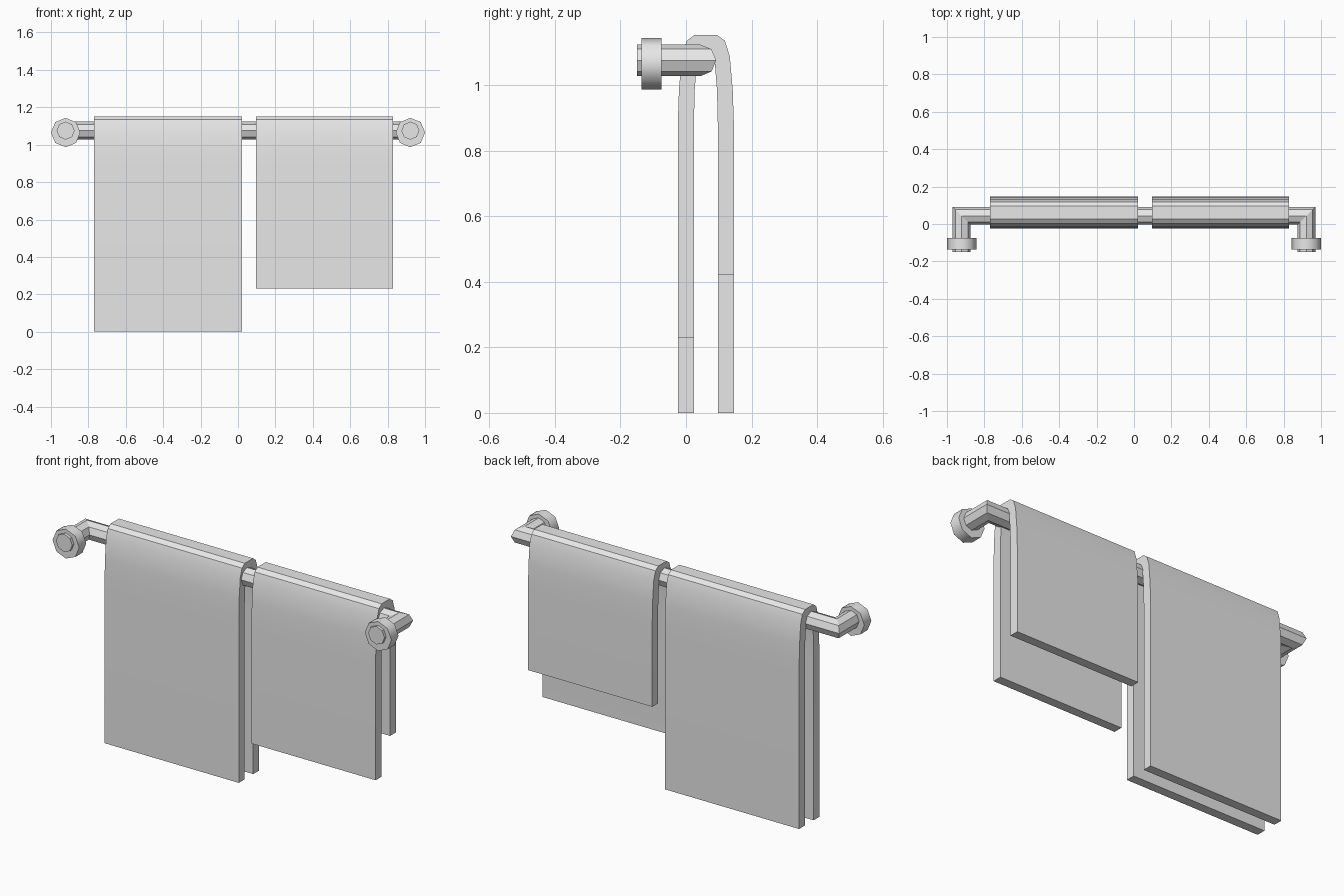
import bpy, bmesh, math
from mathutils import Vector

cube = bpy.data.objects.get("Cube")
if cube:
    bpy.data.objects.remove(cube, do_unlink=True)

grey = bpy.data.materials.new("light grey")
grey.use_nodes = True
grey.diffuse_color = (0.8, 0.8, 0.8, 1)
grey.node_tree.nodes["Principled BSDF"].inputs["Base Color"].default_value = (0.8, 0.8, 0.8, 1)

END_X = 0.9215   # distance of each wall mount from the middle
BAR_Y = 0.044
BAR_Z = 1.075


def make_object(name, bm):
    bmesh.ops.recalc_face_normals(bm, faces=bm.faces)
    mesh = bpy.data.meshes.new(name)
    bm.to_mesh(mesh)
    bm.free()
    mesh.materials.append(grey)
    obj = bpy.data.objects.new(name, mesh)
    bpy.context.collection.objects.link(obj)
    return obj


def smooth(obj, degrees):
    bpy.ops.object.select_all(action='DESELECT')
    obj.select_set(True)
    bpy.context.view_layer.objects.active = obj
    bpy.ops.object.shade_smooth_by_angle(angle=math.radians(degrees))


def skin(bm, rings):
    """Join equal rings of points into a closed, capped tube."""
    rings = [[bm.verts.new(p) for p in ring] for ring in rings]
    n = len(rings[0])
    for a, b in zip(rings, rings[1:]):
        for i in range(n):
            j = (i + 1) % n
            bm.faces.new((a[i], a[j], b[j], b[i]))
    bm.faces.new(rings[0])
    bm.faces.new(rings[-1])


# Octagonal rail with mitred corners turning forward to the mounts
def rail(radius=0.048, sides=8):
    path = [(-END_X, -0.15, -1, 0), (-END_X, BAR_Y, -1, 1),
            (END_X, BAR_Y, 1, 1), (END_X, -0.15, 1, 0)]
    rings = []
    for k, (x, y, dx, dy) in enumerate(path):
        ring = []
        for i in range(sides):
            a = math.tau * i / sides
            u, v = radius * math.cos(a), radius * math.sin(a)
            ring.append((x + dx * u, y + dy * u, BAR_Z + v))
        rings.append(ring)
    bm = bmesh.new()
    skin(bm, rings)
    make_object("towel_rail", bm)


# Octagonal mount collar around each rail end
def mount(name, x, radius=0.0785, sides=8):
    rings = []
    for y in (-0.135, -0.075):
        angles = [math.tau * i / sides for i in range(sides)]
        rings.append([(x + radius * math.cos(a), y, 1.065 + radius * math.sin(a))
                      for a in angles])
    bm = bmesh.new()
    skin(bm, rings)
    smooth(make_object(name, bm), 50)


# Folded towel: half profiles (offset from fold centre, height), mirrored
OUTER = [(0.0855, 0.88), (0.082, 0.985), (0.073, 1.088), (0.058, 1.135), (0.035, 1.152)]
INNER = [(0.0365, 0.88), (0.034, 0.985), (0.028, 1.06), (0.022, 1.09), (0.012, 1.103)]
FOLD_Y = 0.0605


def towel(name, x0, x1, front_z, back_z):
    def strand(half):
        front = [(-half[0][0], front_z)] + [(-d, z) for d, z in half]
        back = [(d, z) for d, z in reversed(half)] + [(half[0][0], back_z)]
        return front + back

    outer, inner = strand(OUTER), strand(INNER)
    bm = bmesh.new()

    def grid(x):
        return [[bm.verts.new((x, FOLD_Y + d, z)) for d, z in s] for s in (outer, inner)]

    (lo, li), (ro, ri) = grid(x0), grid(x1)
    for i in range(len(outer) - 1):
        j = i + 1
        bm.faces.new((lo[i], lo[j], ro[j], ro[i]))   # outside
        bm.faces.new((li[i], li[j], ri[j], ri[i]))   # inside
        bm.faces.new((lo[i], lo[j], li[j], li[i]))   # side edges
        bm.faces.new((ro[i], ro[j], ri[j], ri[i]))
    for i in (0, -1):                                # bottom hems
        bm.faces.new((lo[i], li[i], ri[i], ro[i]))
    smooth(make_object(name, bm), 30)


rail()
mount("right_mount", -END_X)
mount("left_mount", END_X)
towel("large_towel", -0.77, 0.022, 0.0, 0.0)
towel("small_towel", 0.097, 0.83, 0.23, 0.42)
